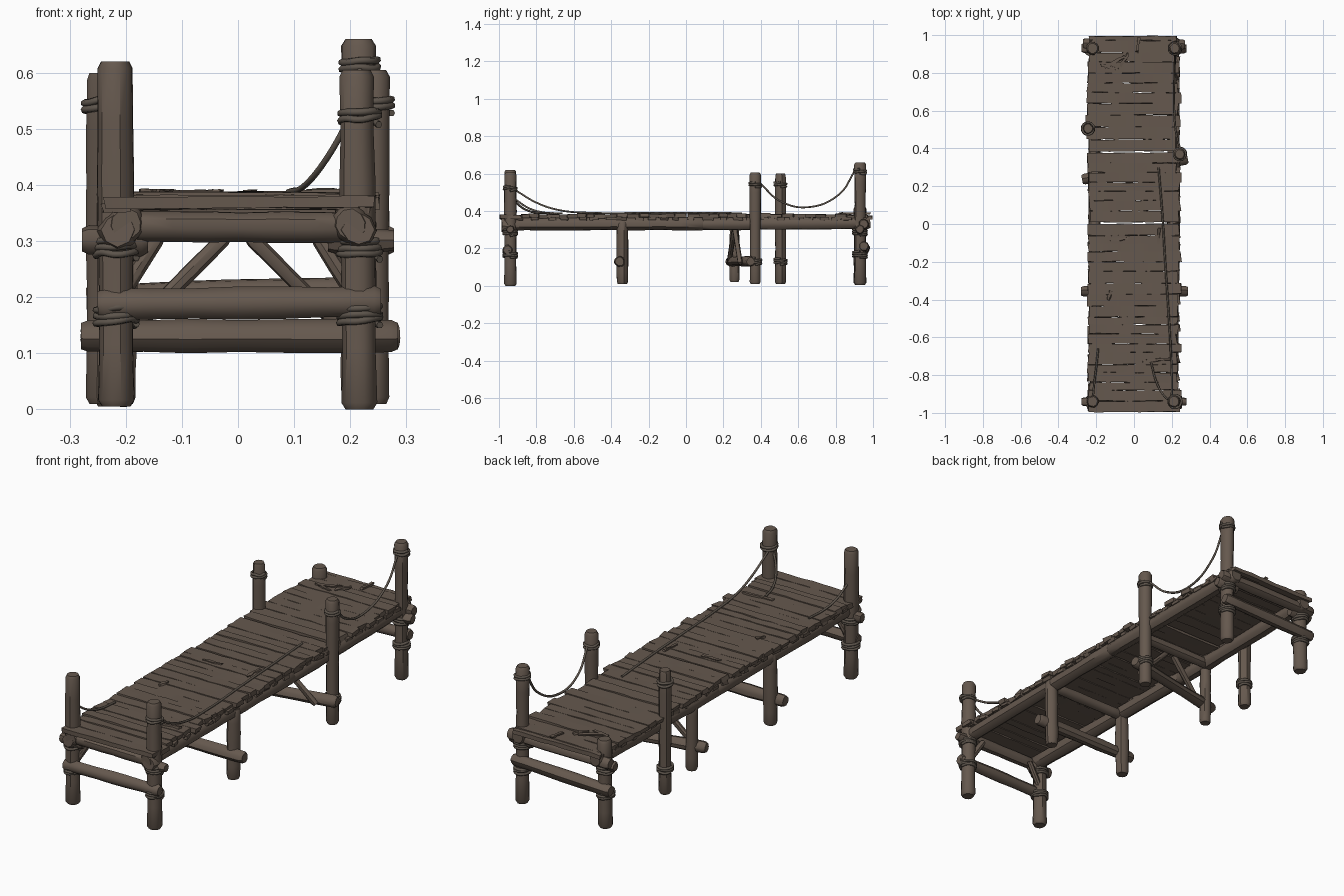
import bpy, bmesh, math, random
from mathutils import Vector

random.seed(7)
if "Cube" in bpy.data.objects:
    bpy.data.objects.remove(bpy.data.objects["Cube"], do_unlink=True)


def material(name, rgb):
    m = bpy.data.materials.new(name)
    m.use_nodes = True
    m.diffuse_color = (*rgb, 1)
    m.node_tree.nodes["Principled BSDF"].inputs["Base Color"].default_value = (*rgb, 1)
    return m


WOOD = material("weathered_wood", (0.13, 0.098, 0.076))
ROPE = material("old_rope", (0.11, 0.09, 0.072))


def finish(name, bm, mat, angle=40):
    bmesh.ops.recalc_face_normals(bm, faces=bm.faces)
    mesh = bpy.data.meshes.new(name)
    bm.to_mesh(mesh)
    bm.free()
    mesh.materials.append(mat)
    ob = bpy.data.objects.new(name, mesh)
    bpy.context.collection.objects.link(ob)
    bpy.ops.object.select_all(action="DESELECT")
    ob.select_set(True)
    bpy.context.view_layer.objects.active = ob
    bpy.ops.object.shade_smooth_by_angle(angle=math.radians(angle))
    return ob


def log(name, start, end, radius, sides=12, rings=7, rough=0.06):
    """Rough-hewn log with chamfered ends."""
    a, b = Vector(start), Vector(end)
    axis = (b - a).normalized()
    side = axis.orthogonal().normalized()
    up = axis.cross(side)
    chamfer = min(0.2, 0.012 / (b - a).length)
    steps = [0] + [chamfer + (1 - 2 * chamfer) * i / (rings - 1) for i in range(rings)] + [1]
    # Facets keep their offset along the log, like wood grain
    grain = [1 + random.uniform(-rough, rough) for _ in range(sides)]
    bm = bmesh.new()
    loops = []
    for t in steps:
        r = radius * (0.8 if t in (0, 1) else random.uniform(1 - rough, 1 + rough))
        mid = a.lerp(b, t)
        loops.append([bm.verts.new(mid + r * grain[k] * (
            side * math.cos(math.tau * k / sides) + up * math.sin(math.tau * k / sides)))
            for k in range(sides)])
    for lo, hi in zip(loops, loops[1:]):
        for k in range(sides):
            n = (k + 1) % sides
            bm.faces.new((lo[k], lo[n], hi[n], hi[k]))
    bm.faces.new(loops[0])
    bm.faces.new(loops[-1])
    return finish(name, bm, WOOD)


def board(name, center, size, yaw=0.0, roll=0.0, cuts=8, rough=0.0025):
    """Worn board running along x, with wavering edges."""
    bm = bmesh.new()
    bmesh.ops.create_cube(bm, size=1)
    for v in bm.verts:
        v.co = Vector(v.co[i] * size[i] for i in range(3))
    long_edges = [e for e in bm.edges if abs(e.verts[0].co.x - e.verts[1].co.x) > size[0] * 0.9]
    bmesh.ops.subdivide_edges(bm, edges=long_edges, cuts=cuts)
    for v in bm.verts:
        v.co.y += random.uniform(-rough, rough)
        v.co.z += random.uniform(-rough, rough) * 0.5
        if abs(v.co.x) > size[0] * 0.49:
            v.co.x += random.uniform(-0.006, 0.006)
    ob = finish(name, bm, WOOD, 30)
    ob.location = center
    ob.rotation_euler = (0, roll, yaw)
    return ob


def rope(name, points, radius=0.0055):
    curve = bpy.data.curves.new(name, "CURVE")
    curve.dimensions = "3D"
    curve.bevel_depth = radius
    curve.bevel_resolution = 1
    curve.resolution_u = 6
    curve.use_fill_caps = True
    spline = curve.splines.new("BEZIER")
    spline.bezier_points.add(len(points) - 1)
    for p, co in zip(spline.bezier_points, points):
        p.co = co
        p.handle_left_type = p.handle_right_type = "AUTO"
    curve.materials.append(ROPE)
    ob = bpy.data.objects.new(name, curve)
    bpy.context.collection.objects.link(ob)


def lashing(name, x, y, z, radius, turns=3):
    """Rope coil wound around a post."""
    pts = [(x + radius * math.cos(i * math.tau / 8), y + radius * math.sin(i * math.tau / 8),
            z + 0.011 * i / 8 + random.uniform(-0.003, 0.003)) for i in range(turns * 8 + 1)]
    rope(name, pts, 0.0065)


# Tall and short posts: x, y, bottom, top, radius
posts = {
    "front_right_post": (-0.217, -0.94, 0.005, 0.62, 0.033),
    "front_left_post": (0.217, -0.94, 0, 0.605, 0.033),
    "back_left_post": (0.217, 0.93, 0.005, 0.66, 0.031),
    "back_right_post": (-0.225, 0.93, 0.005, 0.425, 0.033),
    "side_left_post": (0.243, 0.37, 0.01, 0.605, 0.029),
    "side_right_post": (-0.243, 0.505, 0.01, 0.6, 0.029),
    "under_left_post": (0.212, -0.34, 0.01, 0.345, 0.031),
    "under_right_post": (-0.212, -0.34, 0.01, 0.345, 0.031),
    "under_middle_post": (-0.212, 0.26, 0.02, 0.345, 0.027),
}
for name, (x, y, z0, z1, r) in posts.items():
    log(name, (x, y, z0), (x + random.uniform(-0.006, 0.006), y, z1), r)
    if name.startswith("under"):
        continue
    heights = (0.115,) if name.startswith("side") else (0.15, 0.27)
    for z in heights:
        lashing(name + "_lashing", x, y, z, r + 0.003)
lashing("post_top_lashing", -0.243, 0.505, 0.53, 0.031, 2)
lashing("post_top_lashing", 0.217, 0.93, 0.6, 0.032, 2)
lashing("post_top_lashing", 0.243, 0.37, 0.53, 0.031, 2)
lashing("post_top_lashing", 0.217, -0.94, 0.51, 0.034, 2)

# Side stringers and the end beams carrying the deck
for s, side in ((1, "left"), (-1, "right")):
    log(side + "_stringer_front", (s * 0.2, -0.985, 0.33), (s * 0.21, 0.1, 0.332), 0.034, 10, 10)
    log(side + "_stringer_back", (s * 0.21, 0.08, 0.332), (s * 0.205, 0.985, 0.338), 0.034, 10, 10)
    # Pegged joints on the corner posts
    for y in (-0.94, 0.93):
        log(side + "_corner_peg", (s * 0.16, y, 0.3), (s * 0.278, y, 0.302), 0.024, 8, 3, 0.12)
    # Front corner joint knob
    log(side + "_front_knob", (s * 0.215, -0.985, 0.32), (s * 0.212, -0.92, 0.315), 0.036, 8, 3, 0.12)
    # Steep braces at the front corners
    log(side + "_front_brace", (s * 0.21, -0.93, 0.2), (s * 0.14, -0.92, 0.31), 0.014, 8, 3)
    # Braces rising from the middle cross beam
    log(side + "_middle_brace", (s * 0.21, 0.26 + 0.03 * s, 0.12), (s * 0.02, 0.26, 0.31), 0.014, 8, 4)
log("front_end_beam", (-0.19, -0.955, 0.327), (0.2, -0.955, 0.325), 0.028, 10)
log("back_end_beam", (-0.27, 0.955, 0.325), (0.27, 0.95, 0.33), 0.028, 10)

# Lower cross beams
log("front_cross_beam", (-0.25, -0.955, 0.187), (0.255, -0.955, 0.192), 0.027, 10)
log("back_cross_beam", (-0.27, 0.955, 0.195), (0.25, 0.95, 0.212), 0.028, 10)
log("under_cross_beam", (-0.28, -0.355, 0.13), (0.285, -0.355, 0.13), 0.029, 10)
log("middle_cross_beam", (-0.275, 0.235, 0.13), (0.285, 0.345, 0.13), 0.027, 10)
for y in (-0.34, 0.28):
    log("deck_joist", (-0.22, y, 0.325), (0.22, y, 0.325), 0.025, 10)

# Deck planks with uneven widths and ends
y = -0.995
while y < 0.975:
    w = min(random.uniform(0.04, 0.068), 0.995 - y)
    back = y > 0.84
    left = 0.235 + random.uniform(-0.012, 0.016)
    right = (-0.232 if back else -0.248 if y > 0.4 else -0.24) + random.uniform(-0.005, 0.006)
    z = (0.366 if back or y < -0.9 else 0.374) + random.uniform(-0.003, 0.004)
    board("deck_plank", ((left + right) / 2, y + w / 2, z),
          (left - right, w - 0.001, 0.02), random.uniform(-0.008, 0.008), random.uniform(-0.006, 0.006))
    # Wide gaps at the two seams in the deck
    seam = any(y < g <= y + w for g in (0.0, 0.365))
    y += w + (0.008 if seam else 0)

# Ragged edge boards under the plank ends
for s in (1, -1):
    for i in range(26):
        yy = -0.95 + i * 0.076 + random.uniform(-0.02, 0.02)
        board("edge_shim", (s * 0.215, yy, 0.359), (0.05, random.uniform(0.03, 0.06), 0.016), 0, 0, 2)

# Loose splinters and patch boards lying on the deck
for x, yy, length, yaw in ((-0.1, 0.86, 0.12, 0.5), (-0.13, 0.83, 0.09, -0.2), (-0.05, 0.87, 0.08, 1.0),
                           (0.02, 0.95, 0.07, 1.4), (-0.08, -0.08, 0.1, 0.05), (0.12, -0.72, 0.15, 0.1),
                           (-0.13, -0.38, 0.05, 1.3), (0.13, -0.07, 0.09, 1.5)):
    board("splinter", (x, yy, 0.386), (length, 0.014, 0.01), yaw, random.uniform(-0.04, 0.04), 3, 0.004)

# Hanging rope at the back and slack ropes from the front posts
rope("back_hanging_rope", [(0.217, 0.9, 0.61), (0.215, 0.82, 0.49), (0.212, 0.65, 0.42),
                           (0.22, 0.5, 0.455), (0.243, 0.4, 0.545)])
rope("left_long_rope", [(0.2, -0.91, 0.51), (0.2, -0.8, 0.445), (0.195, -0.68, 0.405), (0.185, -0.5, 0.39),
                        (0.165, -0.2, 0.39), (0.15, 0.05, 0.39), (0.13, 0.3, 0.388)])
rope("left_short_rope", [(0.2, -0.94, 0.52), (0.16, -0.91, 0.45), (0.12, -0.84, 0.4), (0.09, -0.73, 0.388)])
rope("right_slack_rope", [(-0.217, -0.91, 0.46), (-0.21, -0.84, 0.415), (-0.2, -0.76, 0.392), (-0.19, -0.66, 0.388)])
